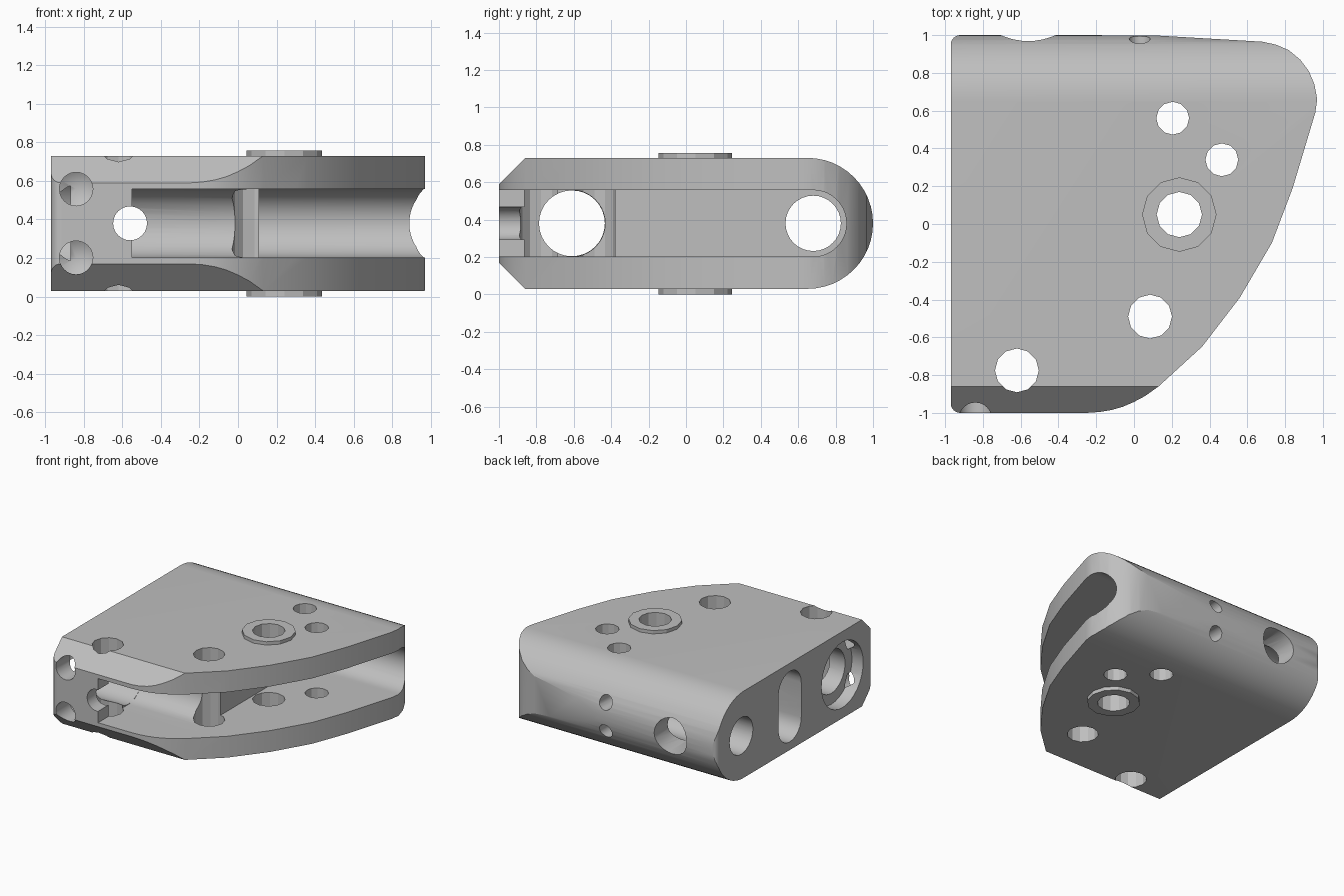
import bpy
import bmesh
import math

cube = bpy.data.objects.get("Cube")
if cube:
    bpy.data.objects.remove(cube, do_unlink=True)

MID = 0.38  # height of the symmetry plane

metal = bpy.data.materials.new("light_grey_metal")
metal.use_nodes = True
grey = (0.52, 0.52, 0.52, 1)
metal.diffuse_color = grey
metal.node_tree.nodes["Principled BSDF"].inputs["Base Color"].default_value = grey


def prism(name, points, axis, low, high, tip=None):
    """Extrude a 2D outline along an axis; tip adds a pointed far end."""
    def place(p, t):
        a, b = p
        return {"x": (t, a, b), "y": (a, t, b), "z": (a, b, t)}[axis]
    bm = bmesh.new()
    start = [bm.verts.new(place(p, low)) for p in points]
    end = [bm.verts.new(place(p, high)) for p in points]
    n = len(points)
    bm.faces.new(start)
    for i in range(n):
        j = (i + 1) % n
        bm.faces.new((start[i], start[j], end[j], end[i]))
    if tip is None:
        bm.faces.new(end)
    else:
        centre = (sum(p[0] for p in points) / n, sum(p[1] for p in points) / n)
        apex = bm.verts.new(place(centre, tip))
        for i in range(n):
            bm.faces.new((end[i], end[(i + 1) % n], apex))
    bmesh.ops.recalc_face_normals(bm, faces=bm.faces)
    mesh = bpy.data.meshes.new(name)
    bm.to_mesh(mesh)
    bm.free()
    mesh.materials.append(metal)
    ob = bpy.data.objects.new(name, mesh)
    bpy.context.collection.objects.link(ob)
    return ob


def arc(a, b, r, start, stop, steps):
    return [(a + r * math.cos(math.radians(start + (stop - start) * i / steps)),
             b + r * math.sin(math.radians(start + (stop - start) * i / steps)))
            for i in range(steps + 1)]


def circle(a, b, r, sides):
    return arc(a, b, r, 0, 360, sides)[:-1]


def combine(target, tool, operation="DIFFERENCE"):
    mod = target.modifiers.new(tool.name, "BOOLEAN")
    mod.operation = operation
    mod.solver = "EXACT"
    mod.object = tool
    bpy.context.view_layer.objects.active = target
    bpy.ops.object.modifier_apply(modifier=mod.name)
    bpy.data.objects.remove(tool, do_unlink=True)


# Body: side profile with chamfered front and round back
profile = [(-1, 0.17), (-0.86, 0.03)] + arc(0.65, MID, 0.35, -90, 90, 24)
profile += [(-0.86, 0.73), (-1, 0.59)]
body = prism("slotted_block", profile, "x", -1.1, 1.1)

# Plan outline with the swept right edge
plan = arc(-0.92, -0.95, 0.05, 180, 270, 6)
plan += [(-0.25, -1), (-0.18, -0.995), (-0.12, -0.985), (-0.06, -0.968), (0, -0.942),
         (0.06, -0.91), (0.13, -0.86), (0.36, -0.65), (0.56, -0.39), (0.73, -0.1),
         (0.84, 0.19), (0.96, 0.59), (0.97, 0.66), (0.955, 0.74), (0.925, 0.81),
         (0.88, 0.87), (0.82, 0.92), (0.75, 0.95), (0.68, 0.965), (0.1, 0.999)]
plan += arc(-0.92, 0.95, 0.05, 90, 180, 6)
combine(body, prism("plan_outline", plan, "z", -0.2, 1), "INTERSECT")

# Raised boss on both faces
combine(body, prism("boss", circle(0.24, 0.05, 0.197, 12), "z", 0, 0.757), "UNION")


# Round-bottomed slots open to the front
def slot(name, y, low, high):
    r = 0.178
    pts = [(-1.2, MID - r)] + arc(y, MID, r, -90, 90, 20) + [(-1.2, MID + r)]
    combine(body, prism(name, pts, "x", low, high))


slot("main_slot", 0.68, 0.11, 1.3)
slot("front_slot", -0.61, -0.55, 0.3)

# Vertical through holes
for x, y, r in [(-0.62, -0.775, 0.116), (0.085, -0.49, 0.116), (0.24, 0.05, 0.12),
                (0.205, 0.56, 0.087), (0.465, 0.34, 0.087)]:
    combine(body, prism("vertical_hole", circle(x, y, r, 12), "z", -0.2, 1))

# Bores along x from the flat side, with a counterbore and a blind slot
combine(body, prism("front_bore", circle(-0.61, MID, 0.176, 32), "x", -1.2, -0.4))
combine(body, prism("counterbore", circle(-0.61, MID, 0.265, 32), "x", -1.2, -0.87))
combine(body, prism("back_bore", circle(0.68, MID, 0.148, 32), "x", -1.2, 0.3))
pocket = arc(0.06, MID + 0.14, 0.145, 0, 180, 12) + arc(0.06, MID - 0.14, 0.145, 180, 360, 12)
combine(body, prism("side_pocket", pocket, "x", -1.2, -0.4))

# Long bore along y, widened at the back
combine(body, prism("long_bore", circle(-0.56, MID, 0.088, 24), "y", -1.2, 1.2))
combine(body, prism("long_bore_recess", circle(-0.56, MID, 0.145, 24), "y", 0.7, 1.2))

# Paired blind holes: pointed ones at the front, small ones at the back
for side in (-1, 1):
    combine(body, prism("front_hole", circle(-0.84, MID + side * 0.178, 0.087, 24),
                        "y", -1.2, -0.82, tip=-0.77))
    combine(body, prism("back_hole", circle(0.03, MID + side * 0.115, 0.056, 16),
                        "y", 1.2, 0.75))

bpy.ops.object.select_all(action="DESELECT")
body.select_set(True)
bpy.context.view_layer.objects.active = body
bpy.ops.object.shade_smooth_by_angle(angle=math.radians(25))
